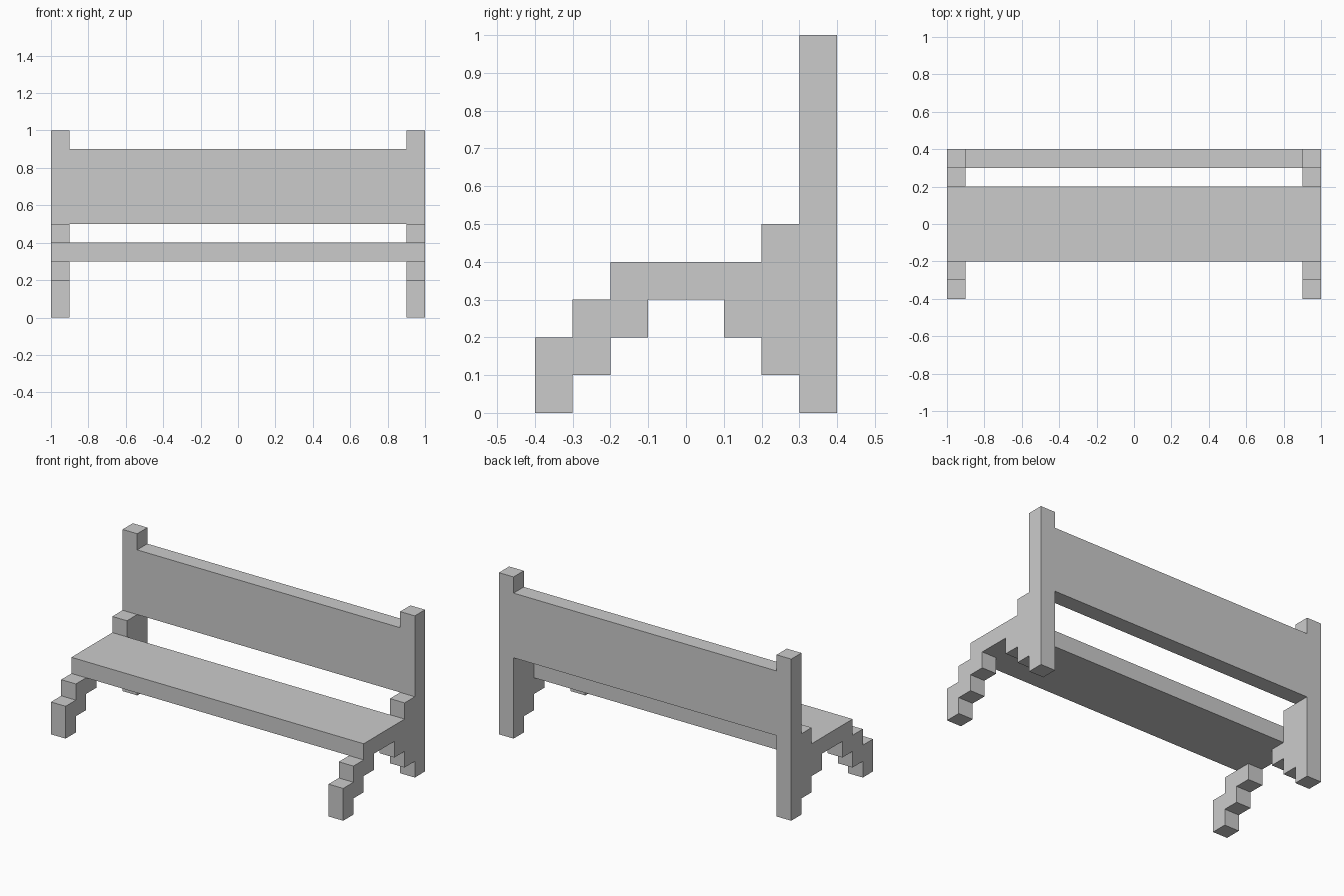
import bpy
import bmesh

if "Cube" in bpy.data.objects:
    bpy.data.objects.remove(bpy.data.objects["Cube"])


def extrude_profile(name, profile, x0, x1, mirror=False):
    """Extrude a (y, z) outline along x; optionally mirror it across x = 0."""
    bm = bmesh.new()
    face = bm.faces.new([bm.verts.new((x0, y, z)) for y, z in profile])
    new = bmesh.ops.extrude_face_region(bm, geom=[face])["geom"]
    verts = [g for g in new if isinstance(g, bmesh.types.BMVert)]
    bmesh.ops.translate(bm, verts=verts, vec=(x1 - x0, 0, 0))
    bmesh.ops.recalc_face_normals(bm, faces=bm.faces)
    mesh = bpy.data.meshes.new(name)
    bm.to_mesh(mesh)
    bm.free()
    obj = bpy.data.objects.new(name, mesh)
    bpy.context.collection.objects.link(obj)
    if mirror:
        obj.modifiers.new("Mirror", 'MIRROR').use_mirror_merge = False
    return obj


def rect(y0, y1, z0, z1):
    return [(y0, z0), (y1, z0), (y1, z1), (y0, z1)]


# Seat plank, full width
extrude_profile("seat", rect(-0.2, 0.2, 0.3, 0.4), -1, 1)

# Backrest panel between the posts
extrude_profile("backrest", rect(0.3, 0.4, 0.5, 0.9), -0.9, 0.9)

# Stepped front legs, climbing under the seat
extrude_profile("front_legs", [
    (-0.4, 0), (-0.3, 0), (-0.3, 0.1), (-0.2, 0.1), (-0.2, 0.2), (-0.1, 0.2),
    (-0.1, 0.3), (-0.3, 0.3), (-0.3, 0.2), (-0.4, 0.2)], 0.9, 1, mirror=True)

# Tall back posts with stepped brackets holding the seat
extrude_profile("back_posts", [
    (0.3, 0), (0.4, 0), (0.4, 1), (0.3, 1), (0.3, 0.5), (0.2, 0.5),
    (0.2, 0.3), (0.1, 0.3), (0.1, 0.2), (0.2, 0.2), (0.2, 0.1), (0.3, 0.1)],
    0.9, 1, mirror=True)
